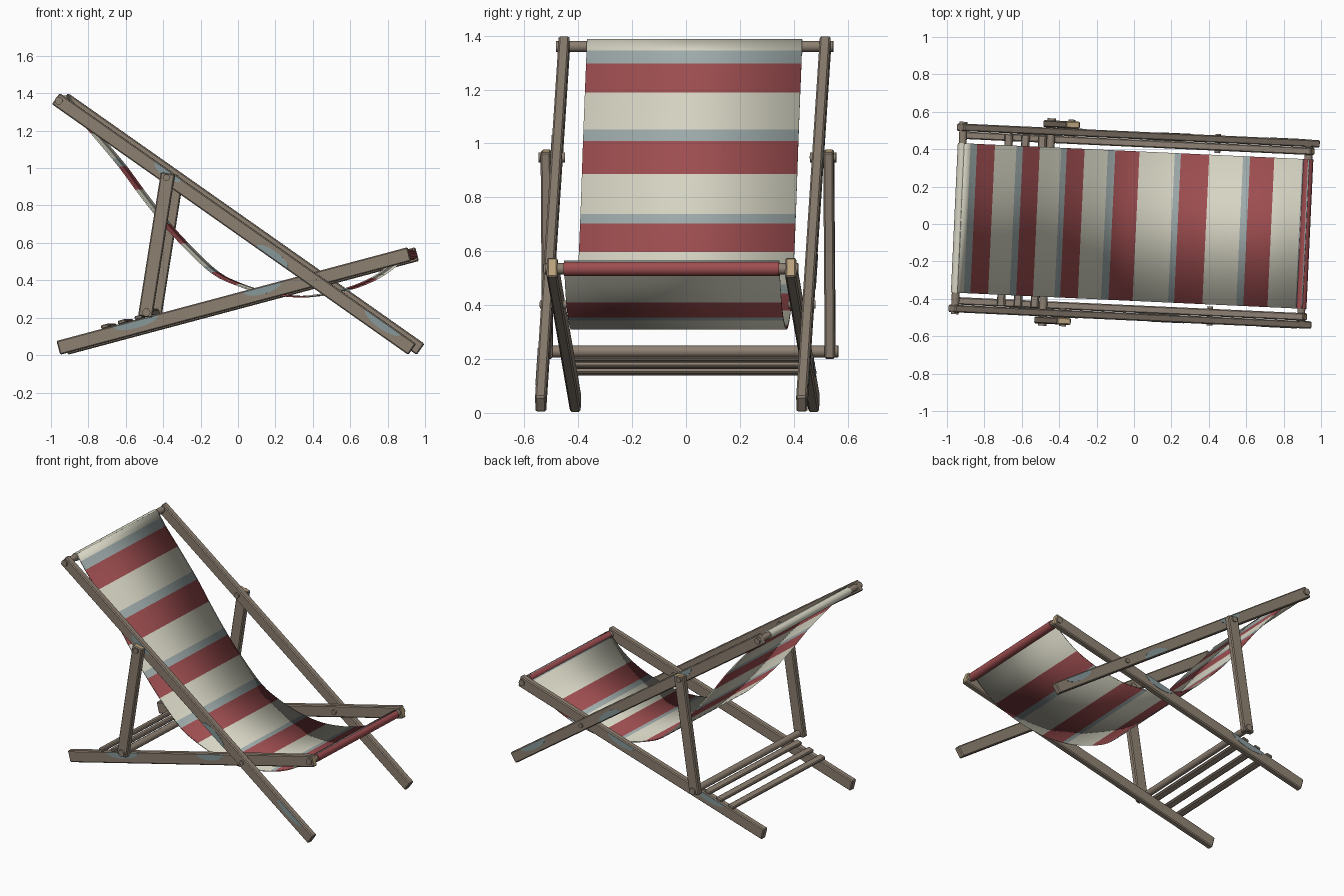
import bpy, bmesh, math
from mathutils import Matrix, Vector

if "Cube" in bpy.data.objects:
    bpy.data.objects.remove(bpy.data.objects["Cube"])

# ---------- materials ----------
def mat(name, rgb):
    m = bpy.data.materials.new(name)
    m.diffuse_color = (*rgb, 1)
    m.use_nodes = True
    m.node_tree.nodes["Principled BSDF"].inputs["Base Color"].default_value = m.diffuse_color
    return m

WOOD = mat("weathered wood", (0.265, 0.214, 0.165))
TAN = mat("bare end grain", (0.50, 0.37, 0.21))
CREAM = mat("cream canvas", (0.67, 0.66, 0.545))
RED = mat("red stripe", (0.34, 0.075, 0.080))
BLUE = mat("blue grey stripe", (0.34, 0.40, 0.40))
PATCH = mat("worn blue paint", (0.24, 0.31, 0.32))

# the whole chair is turned slightly about z
ROOT = Matrix.Rotation(math.radians(-2.65), 4, 'Z') @ Matrix.Translation((0, -0.011, 0))

def finish(bm, name, mats, bevel=0.0):
    bmesh.ops.recalc_face_normals(bm, faces=bm.faces)
    bm.transform(ROOT)
    me = bpy.data.meshes.new(name)
    bm.to_mesh(me)
    bm.free()
    ob = bpy.data.objects.new(name, me)
    bpy.context.collection.objects.link(ob)
    for m in mats:
        me.materials.append(m)
    if bevel:
        b = ob.modifiers.new("bevel", 'BEVEL')
        b.width, b.segments = bevel, 1
    return ob

def frame(a, b, y):
    """Matrix whose x axis runs from a to b in the xz plane."""
    a, b = Vector((a[0], y, a[1])), Vector((b[0], y, b[1]))
    d = (b - a).normalized()
    up = d.cross(Vector((0, 1, 0)))
    m = Matrix((d, (0, 1, 0), up)).transposed().to_4x4()
    m.translation = (a + b) / 2
    return m, (b - a).length

def beam(name, a, b, y, thick, height, tan_end=False):
    m, length = frame(a, b, y)
    bm = bmesh.new()
    bmesh.ops.create_cube(bm, size=1, matrix=Matrix.Diagonal((length, thick, height, 1)))
    if tan_end:
        for f in bm.faces:
            f.normal_update()
            if f.normal.x > 0.9:
                f.material_index = 1
    bm.transform(m)
    return finish(bm, name, [WOOD, TAN], 0.006)

def rod(name, x, z, y0, y1, r, m=WOOD, sides=12):
    bm = bmesh.new()
    bmesh.ops.create_cone(bm, cap_ends=True, segments=sides, radius1=r, radius2=r, depth=y1 - y0,
                          matrix=Matrix.Translation((x, (y0 + y1) / 2, z)) @ Matrix.Rotation(math.pi / 2, 4, 'X'))
    ob = finish(bm, name, [m])
    for p in ob.data.polygons:
        p.use_smooth = len(p.vertices) == 4
    return ob

def paint(name, a, b, y, t0, t1, edge, height):
    """Thin half-oval paint patch along one edge of a beam's outer face."""
    m, length = frame(a, b, y)
    c, half = ((t0 + t1) / 2 - 0.5) * length, (t1 - t0) / 2 * length
    bm = bmesh.new()
    vs = []
    for i in range(9):
        ang = math.pi * i / 8
        vs.append(bm.verts.new((c + half * math.cos(ang), 0, edge * (height / 2 - 0.006 - 0.038 * math.sin(ang)))))
    f = bm.faces.new(vs)
    r = bmesh.ops.extrude_face_region(bm, geom=[f])
    for v in r["geom"]:
        if isinstance(v, bmesh.types.BMVert):
            v.co.y += 0.002 if y < 0 else -0.002
    bm.transform(m)
    finish(bm, name, [PATCH])

# ---------- frame: rails, props, bolts on both sides ----------
LONG = ((-0.952, 1.371), (0.955, 0.031))
SHORT = ((-0.94, 0.039), (0.938, 0.54))
PROP = ((-0.472, 0.205), (-0.350, 0.972))
for s, side in ((-1, "near"), (1, "far")):
    beam(f"long_rail_{side}", *LONG, s * 0.485, 0.04, 0.072)
    beam(f"short_rail_{side}", *SHORT, s * 0.443, 0.04, 0.076, True)
    beam(f"prop_{side}", *PROP, s * 0.525, 0.038, 0.076, True)
    for nm, x, z, y0, y1, r in (("prop_bolt", -0.357, 0.948, 0.455, 0.553, 0.018),
                                ("pivot_bolt", 0.428, 0.402, 0.41, 0.512, 0.015)):
        rod(f"{nm}_{side}", x, z, min(s * y0, s * y1), max(s * y0, s * y1), r)
    # worn paint patches
    for t0, t1, e in ((0.27, 0.345, 1), (0.57, 0.66, -1), (0.86, 0.96, 1)):
        paint(f"long_rail_paint_{side}", *LONG, s * 0.507, t0, t1, e, 0.072)
    for t0, t1, e in ((0.16, 0.29, 1), (0.53, 0.64, 1)):
        paint(f"short_rail_paint_{side}", *SHORT, s * 0.465, t0, t1, e, 0.076)

# ---------- cross bars and rear slats ----------
rod("top_bar", -0.935, 1.36, -0.515, 0.515, 0.021)
rod("front_bar", 0.915, 0.535, -0.47, 0.47, 0.021)
rod("prop_bar", -0.465, 0.228, -0.555, 0.555, 0.022)
slope = 0.501 / 1.878
for i, x in enumerate((-0.69, -0.60, -0.51)):
    z = 0.039 + slope * (x + 0.94) + 0.048
    beam(f"rear_slat_{i + 1}", (x - 0.021, z - 0.021 * slope), (x + 0.021, z + 0.021 * slope), 0, 0.925, 0.022)

# ---------- canvas sling ----------
W = 0.40
PTS = [(-0.925, 1.385), (-0.86, 1.295), (-0.76, 1.18), (-0.61, 1.0), (-0.53, 0.89), (-0.41, 0.735),
       (-0.285, 0.595), (-0.12, 0.44), (0, 0.38), (0.15, 0.333), (0.3, 0.314), (0.4, 0.316),
       (0.56, 0.345), (0.70, 0.395), (0.80, 0.455), (0.92, 0.562)]
# stripe starts along x: 0 cream, 1 blue grey, 2 red
STRIPES = [(-1, 0), (-0.895, 1), (-0.86, 2), (-0.765, 0), (-0.65, 1), (-0.615, 2), (-0.525, 0), (-0.41, 1),
           (-0.38, 2), (-0.285, 0), (-0.16, 1), (-0.12, 2), (0.01, 0), (0.2, 1), (0.233, 2), (0.385, 0),
           (0.567, 1), (0.605, 2), (0.735, 0), (0.885, 1)]

def sag(x):
    """Cubic Hermite height of the canvas at x."""
    def tangent(i):
        a, b = PTS[max(i - 1, 0)], PTS[min(i + 1, len(PTS) - 1)]
        return (b[1] - a[1]) / (b[0] - a[0])
    i = max(k for k in range(len(PTS) - 1) if PTS[k][0] <= x + 1e-9)
    (x0, z0), (x1, z1) = PTS[i], PTS[i + 1]
    h = x1 - x0
    t = (x - x0) / h
    return ((2 * t**3 - 3 * t**2 + 1) * z0 + (t**3 - 2 * t**2 + t) * h * tangent(i)
            + (3 * t**2 - 2 * t**3) * z1 + (t**3 - t**2) * h * tangent(i + 1))

def stripe(x):
    return [c for b, c in STRIPES if b <= x][-1]

cuts = sorted({round(b, 4) for b, _ in STRIPES[1:]} | {p[0] for p in PTS})
xs = [cuts[0]]
for c in cuts[1:]:                      # subdivide the longer spans
    n = max(1, math.ceil((c - xs[-1]) / 0.04))
    s0 = xs[-1]
    xs += [s0 + (c - s0) * k / n for k in range(1, n + 1)]
bm = bmesh.new()
rows = []
for x in xs:
    z = sag(x)
    rows.append([bm.verts.new((x, y, z)) for y in (-W, W)])
for i in range(len(xs) - 1):
    f = bm.faces.new((rows[i][0], rows[i + 1][0], rows[i + 1][1], rows[i][1]))
    f.material_index = stripe((xs[i] + xs[i + 1]) / 2)
    f.smooth = True
sling = finish(bm, "canvas_sling", [CREAM, BLUE, RED])
sol = sling.modifiers.new("thickness", 'SOLIDIFY')
sol.thickness, sol.offset = 0.008, 0

# canvas wrapped round the bars
rod("canvas_top_hem", -0.935, 1.36, -W, W, 0.026, CREAM, 16)
rod("canvas_front_hem", 0.915, 0.535, -W, W, 0.027, RED, 16)
